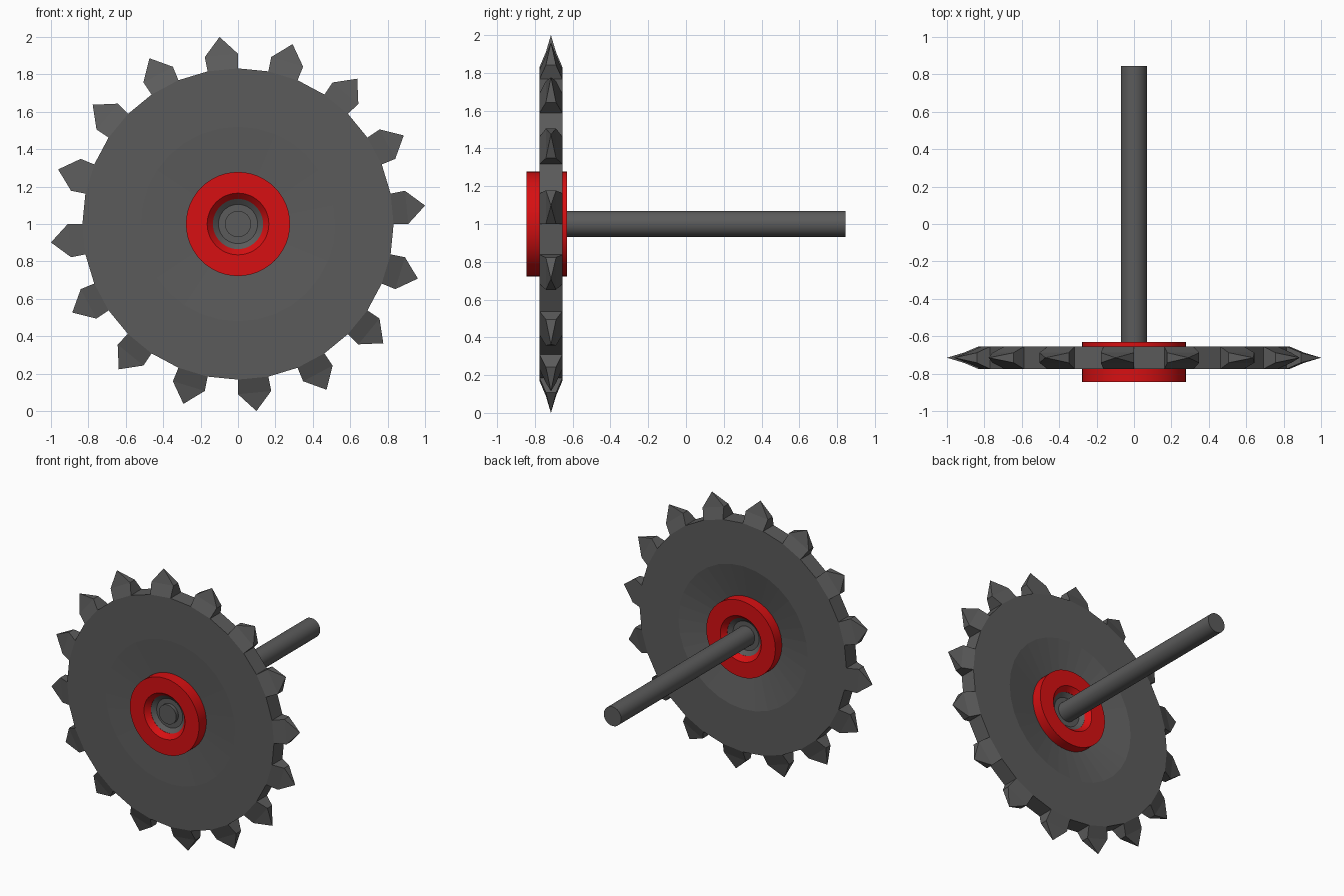
import bpy, bmesh, math
from mathutils import Vector

if "Cube" in bpy.data.objects:
    bpy.data.objects.remove(bpy.data.objects["Cube"])

AXLE_Z = 1.0
TEETH = 16


def material(name, rgb):
    m = bpy.data.materials.new(name)
    m.diffuse_color = (*rgb, 1)
    m.use_nodes = True
    m.node_tree.nodes["Principled BSDF"].inputs["Base Color"].default_value = m.diffuse_color
    return m


GREY = material("dark steel", (0.105, 0.105, 0.105))
RED = material("red paint", (0.68, 0.005, 0.006))


def polar(r, angle, y):
    """Point at radius r around the axle, angle measured from +x to +z."""
    return Vector((r * math.cos(angle), y, AXLE_Z + r * math.sin(angle)))


def lathe(bm, profile, segments, closed=False):
    """Spin (radius, y) points round the axle; radius 0 closes to a pole."""
    rings = []
    for r, y in profile:
        if r == 0:
            rings.append([bm.verts.new(polar(0, 0, y))] * segments)
        else:
            rings.append([bm.verts.new(polar(r, math.tau * i / segments, y))
                          for i in range(segments)])
    pairs = list(zip(rings, rings[1:]))
    if closed:
        pairs.append((rings[-1], rings[0]))
    for a, b in pairs:
        for i in range(segments):
            j = (i + 1) % segments
            corners = list(dict.fromkeys((a[i], a[j], b[j], b[i])))
            bm.faces.new(corners)


def finish(bm, name, mat, smooth):
    bmesh.ops.recalc_face_normals(bm, faces=bm.faces[:])
    mesh = bpy.data.meshes.new(name)
    bm.to_mesh(mesh)
    bm.free()
    mesh.materials.append(mat)
    obj = bpy.data.objects.new(name, mesh)
    bpy.context.collection.objects.link(obj)
    if smooth:
        bpy.ops.object.select_all(action='DESELECT')
        obj.select_set(True)
        bpy.context.view_layer.objects.active = obj
        bpy.ops.object.shade_smooth_by_angle(angle=math.radians(30))
    return obj


# Dished blade, with every second rim face drawn out into a pointed tooth
FRONT, BACK = -0.775, -0.655
MID = (FRONT + BACK) / 2
bm = bmesh.new()
lathe(bm, [(0.2, -0.76), (0.28, -0.76), (0.52, FRONT), (0.832, FRONT),
           (0.832, BACK), (0.52, BACK), (0.28, -0.705), (0.2, -0.705)],
      TEETH * 2, closed=True)
step = math.tau / TEETH
axis = Vector((0, 0, AXLE_Z))
rim = []
for f in bm.faces:
    c = f.calc_center_median()
    if abs(c.y - MID) < 0.001 and math.hypot(c.x, c.z - AXLE_Z) > 0.7:
        k = (math.atan2(c.z - AXLE_Z, c.x) % step) / step
        if k < 0.5:
            rim.append(f)
for f in rim:
    shoulder = bmesh.ops.extrude_discrete_faces(bm, faces=[f])["faces"][0]
    base = list(f.verts) if f.is_valid else None
    for v in shoulder.verts:
        a = math.atan2(v.co.z - AXLE_Z, v.co.x)
        side = 1 if v.co.y > MID else -1
        v.co = polar(0.91, a, MID + side * 0.027)
    c = shoulder.calc_center_median()
    a = math.atan2(c.z - AXLE_Z, c.x)
    bmesh.ops.poke(bm, faces=[shoulder])
    tip = min(bm.verts, key=lambda v: (v.co - c).length)
    tip.co = polar(1.005, a, MID)
finish(bm, "toothed_blade", GREY, False)

# Red hub ring with chamfered bore on both sides
bm = bmesh.new()
lathe(bm, [(0.278, -0.845), (0.278, -0.63), (0.165, -0.63), (0.134, -0.665),
           (0.134, -0.81), (0.165, -0.845)], 48, closed=True)
finish(bm, "hub_ring", RED, True)

# Steel bushing filling the bore, sloping in towards the shaft
bm = bmesh.new()
lathe(bm, [(0, -0.785), (0.105, -0.785), (0.136, -0.81),
           (0.136, -0.665), (0.105, -0.69), (0, -0.69)], 48)
finish(bm, "bushing", GREY, True)

# Long axle running out of the back
bm = bmesh.new()
lathe(bm, [(0, -0.81), (0.07, -0.81), (0.07, 0.845), (0, 0.845)], 32)
finish(bm, "axle", GREY, True)
